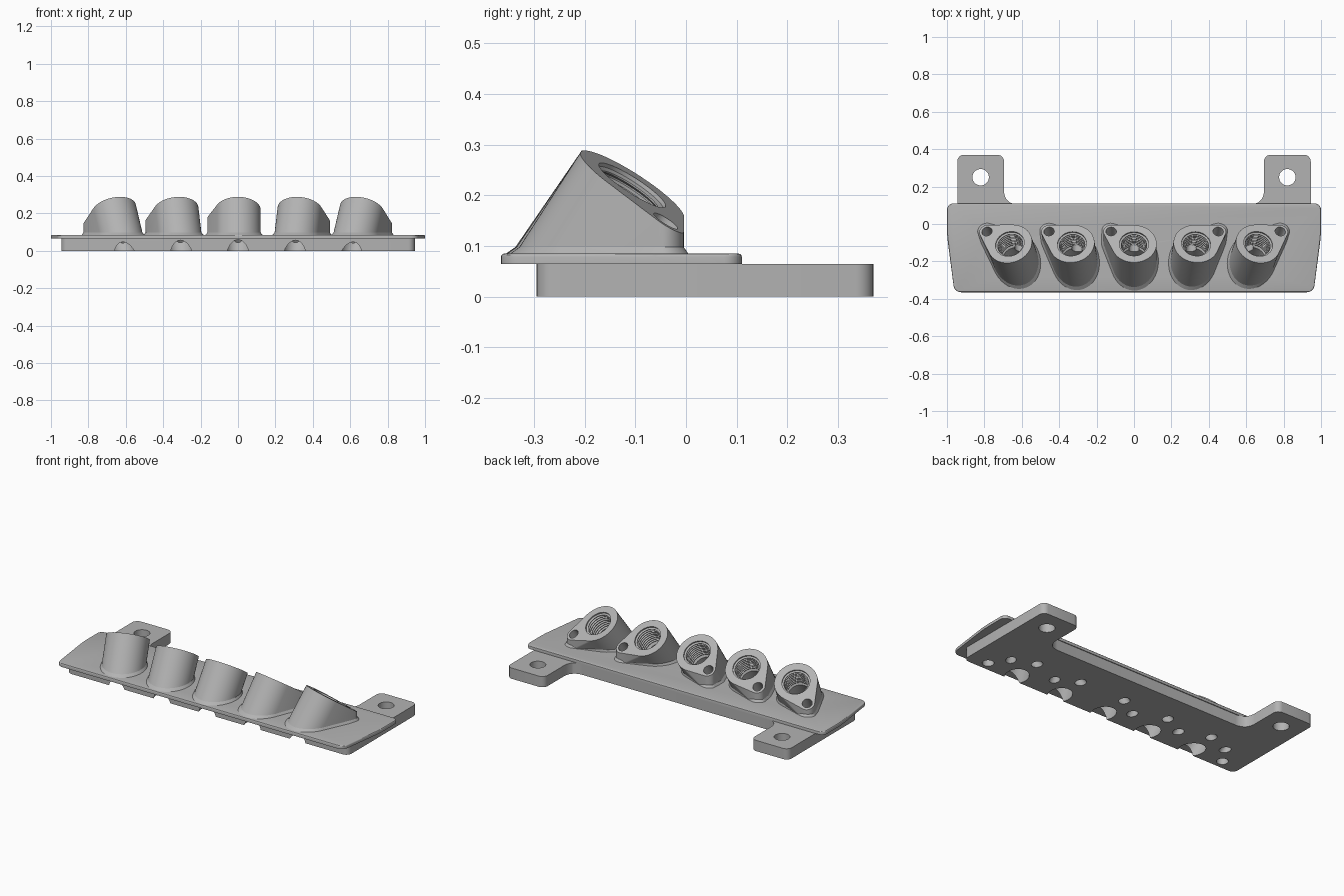
import bpy, bmesh, math
from mathutils import Matrix, Vector

if "Cube" in bpy.data.objects:
    bpy.data.objects.remove(bpy.data.objects["Cube"])

grey = bpy.data.materials.new("matte_grey")
grey.use_nodes = True
colour = (0.45, 0.45, 0.45, 1)
grey.diffuse_color = colour
grey.node_tree.nodes["Principled BSDF"].inputs["Base Color"].default_value = colour

TILT = math.radians(34.5)
S, C = math.sin(TILT), math.cos(TILT)
PLATE_TOP = 0.085


def finish(bm, name):
    bmesh.ops.recalc_face_normals(bm, faces=bm.faces)
    mesh = bpy.data.meshes.new(name)
    bm.to_mesh(mesh)
    bm.free()
    mesh.materials.append(grey)
    ob = bpy.data.objects.new(name, mesh)
    bpy.context.collection.objects.link(ob)
    return ob


def plate(name, half, z0, z1, radius, edge=0):
    """Mirrored outline with rounded corners, extruded upward."""
    pts = half + [(-x, y) for x, y in reversed(half)]
    bm = bmesh.new()
    face = bm.faces.new([bm.verts.new((x, y, z0)) for x, y in pts])
    bmesh.ops.bevel(bm, geom=bm.verts[:], offset=radius, segments=6,
                    profile=0.5, affect='VERTICES')
    geom = bmesh.ops.extrude_face_region(bm, geom=bm.faces[:])["geom"]
    bmesh.ops.translate(bm, vec=(0, 0, z1 - z0),
                        verts=[g for g in geom if isinstance(g, bmesh.types.BMVert)])
    bmesh.ops.recalc_face_normals(bm, faces=bm.faces)
    if edge:
        rim = [e for e in bm.edges if all(v.co.z > z1 - 0.001 for v in e.verts)]
        bmesh.ops.bevel(bm, geom=rim, offset=edge, segments=3, profile=0.5, affect='EDGES')
    return finish(bm, name)


def hull(name, points):
    bm = bmesh.new()
    for p in points:
        bm.verts.new(p)
    out = bmesh.ops.convex_hull(bm, input=bm.verts[:])
    loose = set(out["geom_interior"]) | set(out["geom_unused"])
    bmesh.ops.delete(bm, geom=[g for g in loose if isinstance(g, bmesh.types.BMVert)],
                     context='VERTS')
    return finish(bm, name)


def lathe(bm, matrix, profile, n=40):
    """Closed turned solid from (radius, height) pairs."""
    rings = [[bm.verts.new(matrix @ Vector((r * math.cos(2 * math.pi * i / n),
                                            r * math.sin(2 * math.pi * i / n), t)))
              for i in range(n)] for r, t in profile]
    for a, b in zip(rings, rings[1:]):
        for i in range(n):
            j = (i + 1) % n
            bm.faces.new((a[i], a[j], b[j], b[i]))
    bm.faces.new(rings[0])
    bm.faces.new(rings[-1])


def circle(cx, cy, r, n=48):
    return [Vector((cx + r * math.cos(2 * math.pi * i / n),
                    cy + r * math.sin(2 * math.pi * i / n), 0)) for i in range(n)]


# Mounting base with rear tabs, and the wider cover plate
base = plate("mounting_base",
             [(0.66, 0.105), (0.695, 0.14), (0.695, 0.37), (0.945, 0.37), (0.945, -0.295)],
             0, 0.065, 0.035)
cover = plate("cover_plate",
              [(1.0, 0.11), (1.0, -0.06), (0.96, -0.365)],
              0.065, PLATE_TOP, 0.035, 0.006)
parts = [base, cover]

# Threaded bore profile
bore = [(0.078, 0.05), (0.078, -0.008)]
for k in range(8):
    t = -0.012 - 0.015 * k
    bore += [(0.068, t), (0.068, t - 0.003), (0.077, t - 0.008), (0.077, t - 0.011)]
bore += [(0.065, -0.14), (0.065, -0.36)]

bores, holes = bmesh.new(), bmesh.new()

# Five fanned sockets, each with an ear for a side hole
for k in range(5):
    x = (k - 2) * 0.332
    yaw = math.radians(-10 * (k - 2))
    u = Vector((math.cos(yaw), math.sin(yaw), 0))
    axis = Vector((-math.sin(yaw) * S, math.cos(yaw) * S, C))
    w = axis.cross(u)
    frame = Matrix.Translation((x, -0.106, 0.22)) @ Matrix((u, w, axis)).transposed().to_4x4()
    dx, dy = (-0.122 if k < 3 else 0.118), 0.066
    ex = dx * math.cos(yaw) + dy * math.sin(yaw)
    ey = (dy * math.cos(yaw) - dx * math.sin(yaw)) / C

    ring = [frame @ p for p in circle(0, 0, 0.121)]
    ear = [frame @ p for p in circle(ex, ey, 0.042, 32)]

    def section(z):
        slanted = [p - axis * ((p.z - z) / C) for p in ring + ear]
        return slanted + [Vector((p.x, p.y, z)) for p in ear]

    parts.append(hull(f"socket_{k + 1}", ring + ear + section(0.07)))

    # Flared foot around the socket
    low = section(PLATE_TOP - 0.002)
    mid = sum(low, Vector()) / len(low)
    flare = [p + Vector((p.x - mid.x, p.y - mid.y, 0)).normalized() * 0.012 for p in low]
    parts.append(hull(f"socket_foot_{k + 1}", section(0.098) + flare))

    lathe(bores, frame, bore)
    lathe(bores, frame @ Matrix.Translation((ex, ey, 0)), [(0.028, 0.05), (0.028, -0.3)], 28)

    # Slanted drain hole from the underside into the bore
    drain = Matrix.Translation(((k - 2) * 0.305, -0.08, 0)) @ Matrix.Rotation(0.64, 4, 'X')
    lathe(holes, drain, [(0.028, -0.05), (0.028, 0.1)], 28)

# Screw holes in the tabs and front corners
for side in (-1, 1):
    lathe(holes, Matrix.Translation((side * 0.82, 0.25, 0)), [(0.044, -0.05), (0.044, 0.1)])
    lathe(holes, Matrix.Translation((side * 0.82, -0.24, 0)), [(0.032, -0.05), (0.032, 0.064)])

cutters = [finish(bores, "bore_cutter"), finish(holes, "hole_cutter")]
for ob in parts:
    for cutter in cutters:
        mod = ob.modifiers.new(cutter.name, 'BOOLEAN')
        mod.operation = 'DIFFERENCE'
        mod.solver = 'EXACT'
        mod.object = cutter

# Apply the cuts, remove the cutters, then shade
bpy.context.view_layer.update()
deps = bpy.context.evaluated_depsgraph_get()
results = [bpy.data.meshes.new_from_object(ob.evaluated_get(deps)) for ob in parts]
bpy.ops.object.select_all(action='DESELECT')
for ob, mesh in zip(parts, results):
    ob.modifiers.clear()
    ob.data = mesh
    ob.select_set(True)
for cutter in cutters:
    bpy.data.objects.remove(cutter)
bpy.context.view_layer.objects.active = base
bpy.ops.object.shade_smooth_by_angle(angle=math.radians(30))
